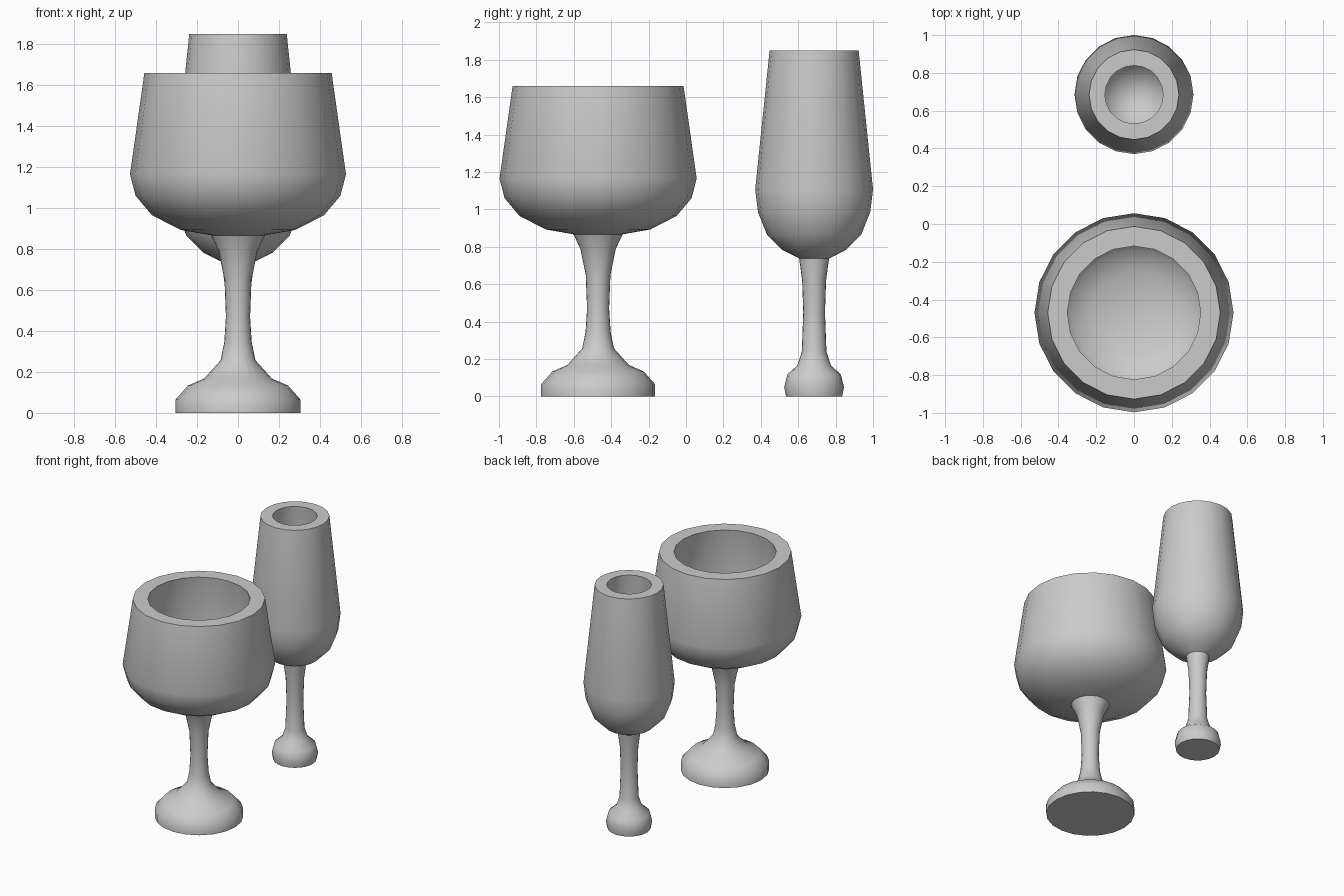
import bpy, bmesh, math

if "Cube" in bpy.data.objects:
    bpy.data.objects.remove(bpy.data.objects["Cube"])

SIDES = 20


def lathe(name, profile, y):
    """Revolve (radius, z) points about a vertical axis; radius 0 makes a pole."""
    bm = bmesh.new()
    rings = []
    for r, z in profile:
        if r == 0:
            rings.append([bm.verts.new((0, 0, z))] * SIDES)
        else:
            rings.append([bm.verts.new((r * math.cos(2 * math.pi * i / SIDES),
                                        r * math.sin(2 * math.pi * i / SIDES), z))
                          for i in range(SIDES)])
    for a, b in zip(rings, rings[1:]):
        for i in range(SIDES):
            j = (i + 1) % SIDES
            bm.faces.new(list(dict.fromkeys((a[i], a[j], b[j], b[i]))))
    bmesh.ops.recalc_face_normals(bm, faces=bm.faces)
    mesh = bpy.data.meshes.new(name)
    bm.to_mesh(mesh)
    bm.free()
    obj = bpy.data.objects.new(name, mesh)
    bpy.context.collection.objects.link(obj)
    obj.location.y = y
    bpy.ops.object.select_all(action='DESELECT')
    obj.select_set(True)
    bpy.context.view_layer.objects.active = obj
    bpy.ops.object.shade_smooth_by_angle(angle=math.radians(50))


# Wide goblet: foot, stem, bowl outside, rim, bowl inside
lathe("wine_goblet", [
    (0, 0), (0.305, 0), (0.305, 0.065), (0.245, 0.133), (0.165, 0.168),
    (0.085, 0.257), (0.067, 0.345), (0.059, 0.47), (0.066, 0.65),
    (0.095, 0.79), (0.132, 0.867),
    (0.28, 0.893), (0.42, 0.965), (0.5, 1.06), (0.527, 1.165), (0.457, 1.66),
    (0.353, 1.66), (0.415, 1.19), (0.395, 1.11), (0.33, 1.04), (0.22, 0.99),
    (0, 0.97)], -0.47)

# Tall flute: foot, stem, bowl outside, rim, bowl inside
lathe("champagne_flute", [
    (0, 0), (0.15, 0), (0.16, 0.05), (0.143, 0.118), (0.09, 0.165),
    (0.066, 0.24), (0.058, 0.45), (0.064, 0.62), (0.08, 0.738),
    (0.17, 0.783), (0.252, 0.865), (0.3, 0.985), (0.315, 1.107), (0.238, 1.85),
    (0.154, 1.85), (0.225, 1.11), (0.21, 1.02), (0.17, 0.93), (0.076, 0.83),
    (0, 0.83)], 0.685)
